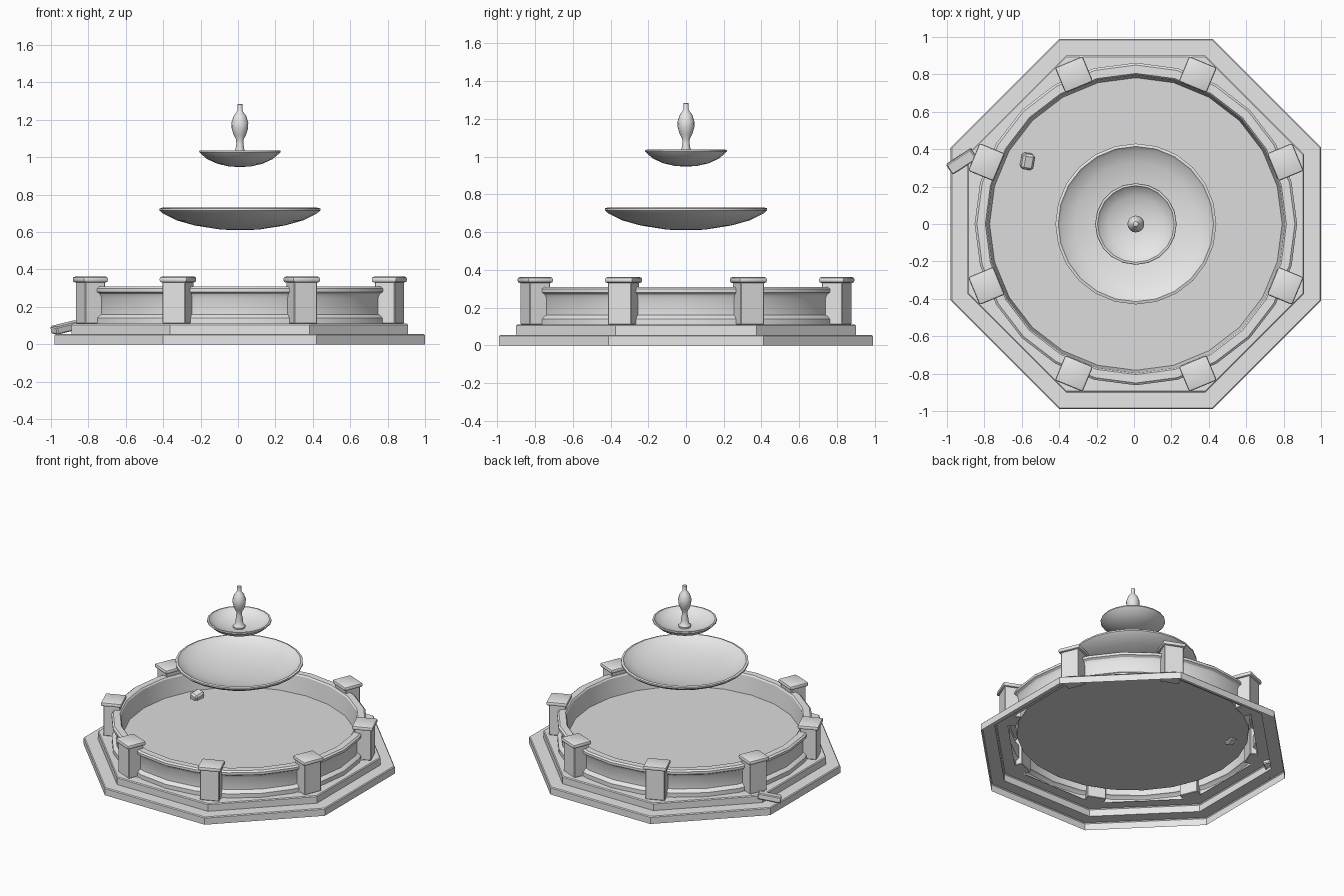
import bpy, bmesh, math
from mathutils import Vector, Euler

old = bpy.data.objects.get("Cube")
if old:
    bpy.data.objects.remove(old, do_unlink=True)


def material(name, grey):
    m = bpy.data.materials.new(name)
    m.use_nodes = True
    colour = (grey, grey, grey, 1)
    m.diffuse_color = colour
    m.node_tree.nodes["Principled BSDF"].inputs["Base Color"].default_value = colour
    return m


stone = material("pale_stone", 0.8)
basin_stone = material("basin_floor_stone", 0.72)
CENTRE = Vector((0.01, 0, 0))


def finish(name, bm, mat, smooth=None):
    bmesh.ops.recalc_face_normals(bm, faces=bm.faces)
    mesh = bpy.data.meshes.new(name)
    bm.to_mesh(mesh)
    bm.free()
    mesh.materials.append(mat)
    ob = bpy.data.objects.new(name, mesh)
    bpy.context.collection.objects.link(ob)
    if smooth:
        bpy.ops.object.select_all(action='DESELECT')
        ob.select_set(True)
        bpy.context.view_layer.objects.active = ob
        bpy.ops.object.shade_smooth_by_angle(angle=math.radians(smooth))
    return ob


def lathe(name, profile, sides, mat=stone, turn=0.0, smooth=None):
    """Revolve (radius, height) points around the upright axis."""
    bm = bmesh.new()
    rings = []
    for r, z in profile:
        if r == 0:
            rings.append([bm.verts.new(CENTRE + Vector((0, 0, z)))] * sides)
            continue
        angles = [turn + math.tau * i / sides for i in range(sides)]
        rings.append([bm.verts.new(CENTRE + Vector((r * math.cos(a), r * math.sin(a), z)))
                      for a in angles])
    for a, b in zip(rings, rings[1:]):
        for i in range(sides):
            j = (i + 1) % sides
            bm.faces.new(dict.fromkeys((a[i], a[j], b[j], b[i])))
    return finish(name, bm, mat, smooth)


def block(name, size, place, rotation, bevel, segments=1):
    bm = bmesh.new()
    bmesh.ops.create_cube(bm, size=1)
    bmesh.ops.scale(bm, vec=size, verts=bm.verts)
    bmesh.ops.bevel(bm, geom=bm.edges[:], offset=bevel, segments=segments,
                    profile=0.5, affect='EDGES')
    bmesh.ops.transform(bm, verts=bm.verts,
                        matrix=Euler(rotation).to_matrix().to_4x4())
    bmesh.ops.translate(bm, vec=Vector(place), verts=bm.verts)
    return finish(name, bm, stone, 30 if segments > 1 else None)


# Octagonal steps: a hollow shell, open underneath
k = 1 / math.cos(math.pi / 8)
steps = [(0.99, 0), (0.99, 0.049), (0.984, 0.055), (0.9, 0.055),
         (0.9, 0.104), (0.894, 0.11), (0.82, 0.11)]
lathe("octagonal_steps", [(r * k, z) for r, z in steps], 8, turn=math.pi / 8)

# Round basin wall with moulded base and rim, open underneath
lathe("basin_wall", [
    (0.86, 0.11), (0.86, 0.14), (0.845, 0.155), (0.835, 0.16),
    (0.835, 0.25), (0.845, 0.27), (0.862, 0.28), (0.862, 0.298), (0.85, 0.308),
    (0.805, 0.308), (0.797, 0.298), (0.782, 0.17)], 24, smooth=28)
lathe("basin_floor", [(0, 0.17), (0.782, 0.17)], 24, basin_stone)

# Posts and caps at the corners
for i in range(8):
    a = math.pi / 8 + i * math.pi / 4
    spot = CENTRE + Vector((math.cos(a), math.sin(a), 0)) * 0.865
    block(f"post_{i + 1}", (0.115, 0.133, 0.23),
          spot + Vector((0, 0, 0.225)), (0, 0, a), 0.004)
    block(f"post_cap_{i + 1}", (0.145, 0.16, 0.03),
          spot + Vector((0, 0, 0.346)), (0, 0, a), 0.011, segments=2)

# Hanging bowls
lathe("lower_bowl", [
    (0, 0.61), (0.1, 0.613), (0.24, 0.635), (0.34, 0.663), (0.41, 0.698),
    (0.43, 0.715), (0.43, 0.726), (0.415, 0.73), (0.4, 0.716), (0.33, 0.688),
    (0.24, 0.666), (0.12, 0.652), (0, 0.648)], 24, smooth=40)
lathe("upper_bowl", [
    (0, 0.948), (0.055, 0.95), (0.12, 0.965), (0.175, 0.99), (0.208, 1.018),
    (0.218, 1.028), (0.216, 1.036), (0.205, 1.037), (0.195, 1.025), (0.15, 1.0),
    (0.08, 0.981), (0, 0.976)], 20, smooth=40)

# Turned finial
lathe("finial", [
    (0, 0.97), (0.04, 0.972), (0.042, 0.99), (0.028, 1.005), (0.026, 1.03),
    (0.019, 1.07), (0.02, 1.095), (0.033, 1.12), (0.044, 1.155), (0.045, 1.185),
    (0.034, 1.22), (0.018, 1.242), (0.014, 1.25), (0.014, 1.283), (0, 1.286)],
    16, smooth=45)

# Fallen fragments
block("fallen_slab", (0.16, 0.065, 0.042), (-0.92, 0.335, 0.09),
      (0.1, -0.2, math.radians(33)), 0.006)
block("loose_stone", (0.065, 0.085, 0.06), (-0.57, 0.335, 0.188),
      (0.15, 0.25, math.radians(-8)), 0.012)
